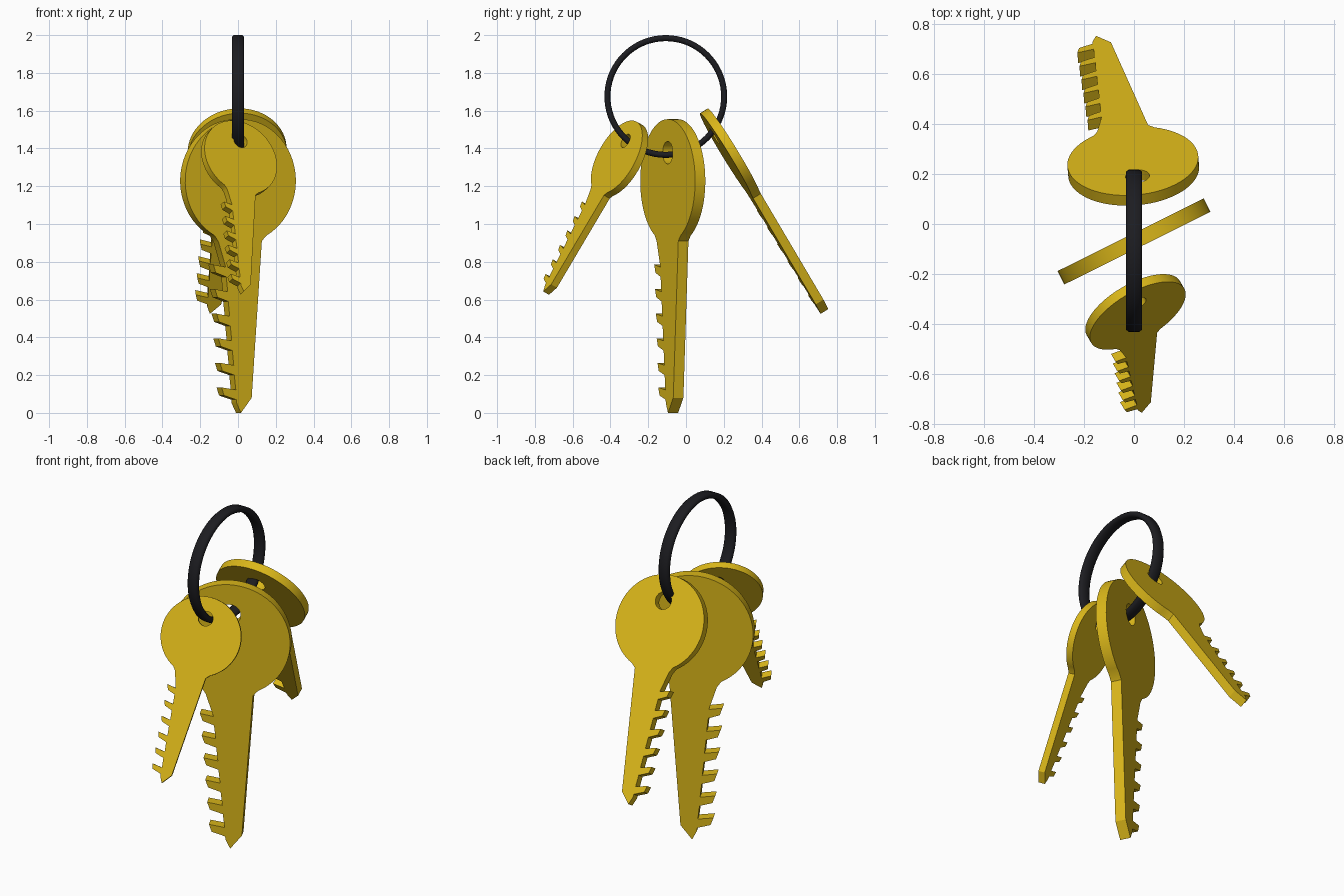
import bpy
import math
from mathutils import Matrix, Vector

if "Cube" in bpy.data.objects:
    bpy.data.objects.remove(bpy.data.objects["Cube"])


def material(name, rgb):
    m = bpy.data.materials.new(name)
    m.diffuse_color = (*rgb, 1)
    m.use_nodes = True
    m.node_tree.nodes["Principled BSDF"].inputs["Base Color"].default_value = m.diffuse_color
    return m


GOLD = material("brass", (0.70, 0.47, 0.01))
BLACK = material("black_metal", (0.012, 0.012, 0.015))
BOW_R, BOW_Z, THICK = 0.327, 1.228, 0.06


def finish(obj, mat, angle):
    bpy.ops.object.select_all(action='DESELECT')
    obj.select_set(True)
    bpy.context.view_layer.objects.active = obj
    if obj.type == 'CURVE':
        bpy.ops.object.convert(target='MESH')
        obj = bpy.context.object
    obj.data.materials.clear()
    obj.data.materials.append(mat)
    bpy.ops.object.shade_smooth_by_angle(angle=math.radians(angle))


def key_outline():
    # round bow, from lower right over the top to lower left
    pts = []
    n = 56
    a0 = math.radians(-62)
    a1 = math.radians(242)
    for i in range(n + 1):
        a = a0 + (a1 - a0) * i / n
        pts.append((BOW_R * math.cos(a), BOW_Z + BOW_R * math.sin(a)))
    pts.append((-0.13, 0.905))
    # six teeth down the left edge of the tapering blade
    for i in range(6):
        z = 0.76 - 0.13 * i
        root = -0.025 - 0.092 * (z - 0.08)
        tip = -0.112 - 0.075 * (z - 0.11)
        pts += [(root, z + 0.012), (tip, z + 0.025),
                (tip + 0.015, z - 0.018), (root + 0.003, z - 0.04)]
    # pointed tip and straight right edge
    pts += [(-0.022, 0.05), (0.003, 0.0), (0.066, 0.08), (0.126, 0.91)]
    return pts


def make_key(name, centre, down, side, scale):
    cu = bpy.data.curves.new(name, 'CURVE')
    cu.dimensions = '2D'
    cu.fill_mode = 'BOTH'
    cu.extrude = THICK / 2
    hole = [(0.06 * math.cos(i * math.tau / 24),
             BOW_Z + 0.15 + 0.06 * math.sin(i * math.tau / 24)) for i in range(24)]
    for pts in (key_outline(), hole):
        sp = cu.splines.new('POLY')
        sp.points.add(len(pts) - 1)
        for p, (u, v) in zip(sp.points, pts):
            p.co = (u, v - BOW_Z, 0, 1)
        sp.use_cyclic_u = True
    obj = bpy.data.objects.new(name, cu)
    bpy.context.collection.objects.link(obj)
    # orient: local y runs up the key, local x across it
    up = -Vector(down).normalized()
    w = Vector(side)
    w = (w - up * w.dot(up)).normalized()
    rot = Matrix((w, up, w.cross(up))).transposed().to_4x4()
    obj.matrix_world = Matrix.Translation(centre) @ rot @ Matrix.Scale(scale, 4)
    finish(obj, GOLD, 30)


def make_ring():
    # flat band with softened edges, swept about the x axis
    section = [(-0.033, 0.303), (-0.033, 0.315), (-0.022, 0.325), (0.022, 0.325),
               (0.033, 0.315), (0.033, 0.303), (0.022, 0.293), (-0.022, 0.293)]
    n, m = 72, len(section)
    verts = []
    for i in range(n):
        a = i * math.tau / n
        verts += [(x, r * math.cos(a), r * math.sin(a)) for x, r in section]
    faces = [(i * m + j, i * m + (j + 1) % m,
              (i + 1) % n * m + (j + 1) % m, (i + 1) % n * m + j)
             for i in range(n) for j in range(m)]
    me = bpy.data.meshes.new("ring")
    me.from_pydata(verts, [], [f[::-1] for f in faces])
    obj = bpy.data.objects.new("ring", me)
    bpy.context.collection.objects.link(obj)
    obj.location = (0, -0.107, 1.675)
    finish(obj, BLACK, 50)
    # consistent outward normals
    bpy.ops.object.mode_set(mode='EDIT')
    bpy.ops.mesh.select_all(action='SELECT')
    bpy.ops.mesh.normals_make_consistent(inside=False)
    bpy.ops.object.mode_set(mode='OBJECT')


make_ring()
make_key("large_key", (0, -0.07, BOW_Z), (0, 0, -1), (0.896, 0.445, 0), 1.0)
make_key("small_key", (0.006, -0.352, 1.345), (0.018, -0.48, -0.876), (0.89, 0.40, -0.22), 0.66)
make_key("medium_key", (-0.003, 0.232, 1.375), (-0.152, 0.508, -0.85), (0.985, 0.137, -0.095), 0.804)
